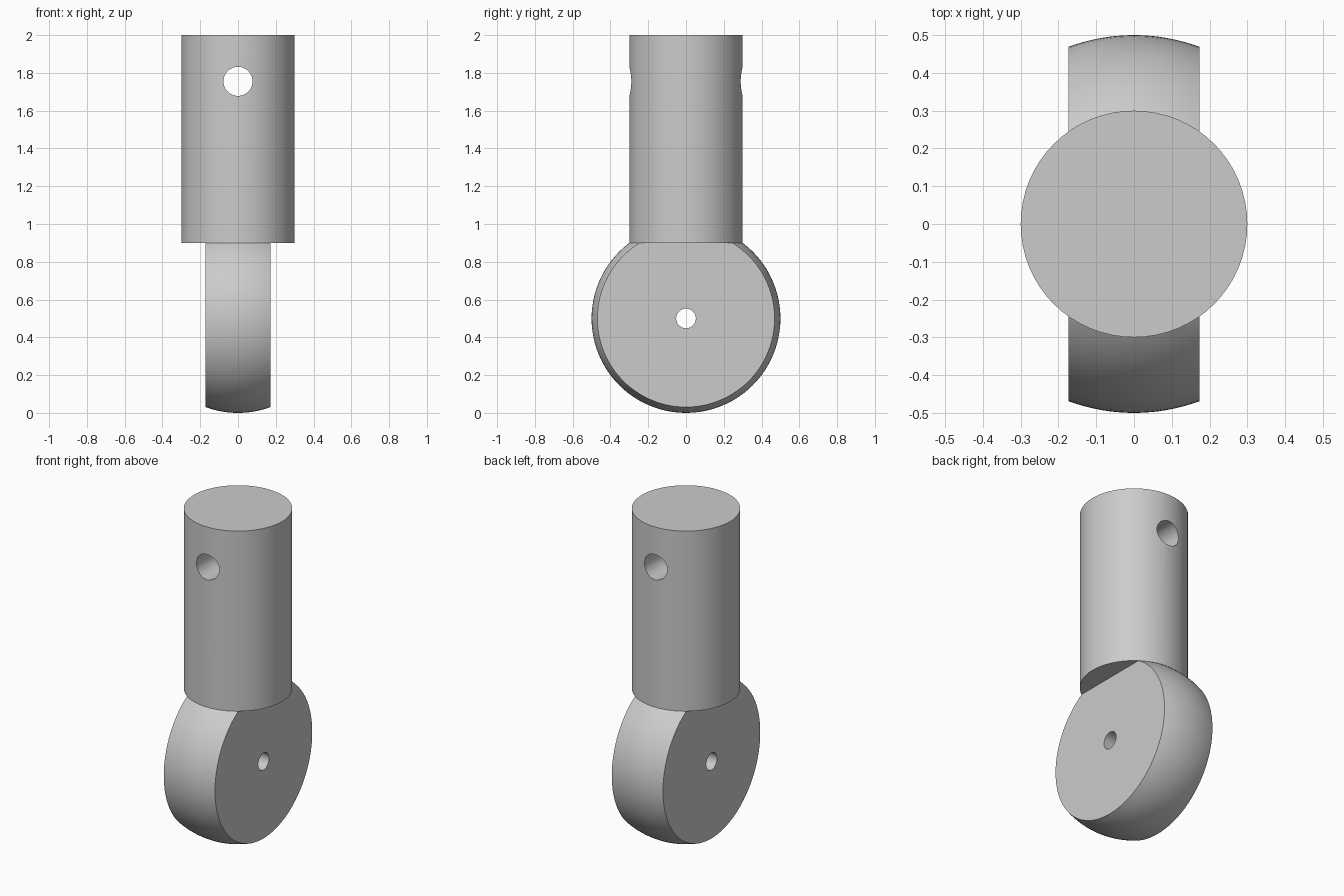
import bpy, bmesh, math
from mathutils import Matrix, Vector

old = bpy.data.objects.get("Cube")
if old:
    bpy.data.objects.remove(old, do_unlink=True)

BALL_R, HALF_W, AXLE_R = 0.5, 0.173, 0.052
ROD_R, ROD_BOTTOM, ROD_TOP = 0.3, 0.9, 2.0
PIN_R, PIN_Z = 0.077, 1.755

grey = bpy.data.materials.new("light grey")
grey.use_nodes = True
colour = (0.6, 0.6, 0.6, 1)
grey.diffuse_color = colour
grey.node_tree.nodes["Principled BSDF"].inputs["Base Color"].default_value = colour


def add_object(name, bm):
    bmesh.ops.recalc_face_normals(bm, faces=bm.faces)
    mesh = bpy.data.meshes.new(name)
    bm.to_mesh(mesh)
    bm.free()
    mesh.materials.append(grey)
    obj = bpy.data.objects.new(name, mesh)
    bpy.context.collection.objects.link(obj)
    return obj


def cylinder(name, radius, depth, segments, matrix):
    bm = bmesh.new()
    bmesh.ops.create_cone(bm, cap_ends=True, segments=segments, radius1=radius,
                          radius2=radius, depth=depth, matrix=matrix)
    return add_object(name, bm)


def boolean(target, other, operation):
    mod = target.modifiers.new(operation.lower(), 'BOOLEAN')
    mod.operation = operation
    mod.solver = 'EXACT'
    mod.object = other
    bpy.context.view_layer.objects.active = target
    bpy.ops.object.modifier_apply(modifier=mod.name)
    bpy.data.objects.remove(other, do_unlink=True)


# Ball end: a sphere band with flat sides and an axle bore, turned about x
bm = bmesh.new()
steps = 16
limit = math.asin(HALF_W / BALL_R)
angles = [limit * (2 * i / steps - 1) for i in range(steps + 1)]
profile = [(-HALF_W, AXLE_R)]
profile += [(BALL_R * math.sin(a), BALL_R * math.cos(a)) for a in angles]
profile += [(HALF_W, AXLE_R)]
verts = [bm.verts.new((x, 0, BALL_R + r)) for x, r in profile]
edges = [bm.edges.new((verts[i - 1], verts[i])) for i in range(len(verts))]
bmesh.ops.spin(bm, geom=verts + edges, cent=Vector((0, 0, BALL_R)), axis=(1, 0, 0),
               angle=math.tau, steps=96, use_merge=True)
bmesh.ops.remove_doubles(bm, verts=bm.verts, dist=1e-5)
ball_end = add_object("ball_end", bm)

# Rod with a cross pin hole
rod = cylinder("rod_with_ball_end", ROD_R, ROD_TOP - ROD_BOTTOM, 64,
               Matrix.Translation((0, 0, (ROD_TOP + ROD_BOTTOM) / 2)))
pin = cylinder("pin_hole_cutter", PIN_R, 1, 48,
               Matrix.Translation((0, 0, PIN_Z)) @ Matrix.Rotation(math.pi / 2, 4, 'X'))
boolean(rod, pin, 'DIFFERENCE')

# One solid piece, with the rod resting on the ball end
boolean(rod, ball_end, 'UNION')
bpy.ops.object.select_all(action='DESELECT')
rod.select_set(True)
bpy.context.view_layer.objects.active = rod
bpy.ops.object.shade_smooth_by_angle(angle=math.radians(25))
